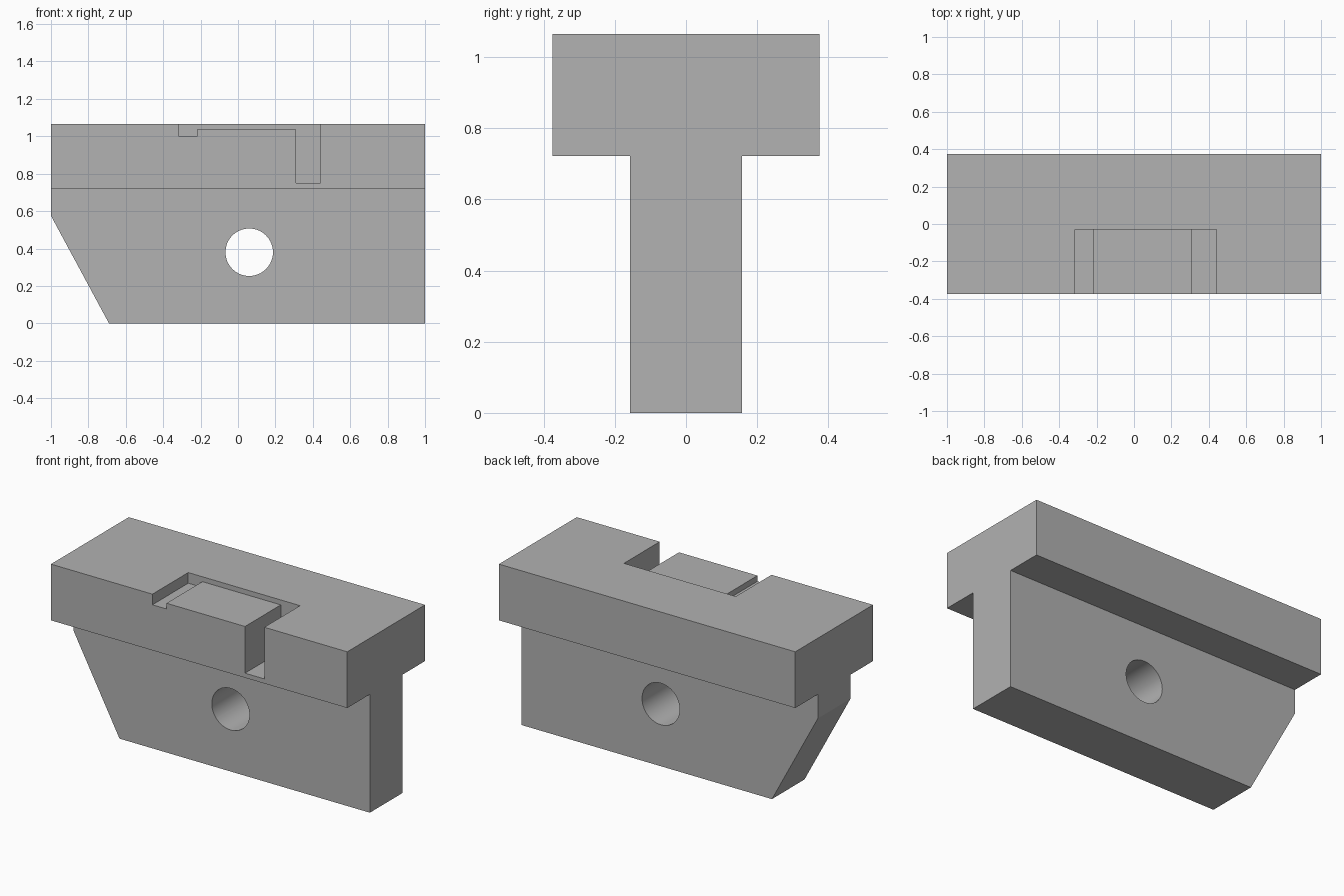
import bpy
import bmesh
import math

cube = bpy.data.objects.get("Cube")
if cube:
    bpy.data.objects.remove(cube, do_unlink=True)

grey = bpy.data.materials.new("plain grey")
grey.use_nodes = True
colour = (0.445, 0.445, 0.445, 1)
grey.diffuse_color = colour
grey.node_tree.nodes["Principled BSDF"].inputs["Base Color"].default_value = colour


def extrude_profile(name, points, y_front, y_back):
    """Extrude an (x, z) outline along y."""
    bm = bmesh.new()
    face = bm.faces.new([bm.verts.new((x, y_front, z)) for x, z in points])
    result = bmesh.ops.extrude_face_region(bm, geom=[face])
    moved = [v for v in result["geom"] if isinstance(v, bmesh.types.BMVert)]
    bmesh.ops.translate(bm, verts=moved, vec=(0, y_back - y_front, 0))
    bmesh.ops.recalc_face_normals(bm, faces=bm.faces)
    mesh = bpy.data.meshes.new(name)
    bm.to_mesh(mesh)
    bm.free()
    mesh.materials.append(grey)
    obj = bpy.data.objects.new(name, mesh)
    bpy.context.collection.objects.link(obj)
    return obj


def combine(body, other, operation):
    """Apply a boolean, then discard the helper."""
    mod = body.modifiers.new(operation.lower(), "BOOLEAN")
    mod.operation = operation
    mod.solver = "EXACT"
    mod.object = other
    bpy.context.view_layer.objects.active = body
    bpy.ops.object.modifier_apply(modifier=mod.name)
    bpy.data.objects.remove(other, do_unlink=True)


TOP, LEDGE = 1.065, 0.722
HALF_DEPTH, HALF_WEB = 0.375, 0.157

# Web with its slanted corner, reaching up into the head
body = extrude_profile(
    "t_block",
    [(-0.69, 0), (1, 0), (1, LEDGE), (-1, LEDGE), (-1, 0.575)],
    -HALF_WEB, HALF_WEB)

# Wide head
head = extrude_profile(
    "head", [(-1, LEDGE), (1, LEDGE), (1, TOP), (-1, TOP)],
    -HALF_DEPTH, HALF_DEPTH)
combine(body, head, "UNION")

# Stepped pocket with a deep slot, open at the top and front
pocket = extrude_profile(
    "pocket_cutter",
    [(-0.315, 1.2), (-0.315, 1.0), (-0.22, 1.0), (-0.22, 1.035),
     (0.31, 1.035), (0.31, 0.75), (0.44, 0.75), (0.44, 1.2)],
    -0.6, -0.03)
combine(body, pocket, "DIFFERENCE")

# Round hole through the web
steps = 64
circle = [(0.06 + 0.127 * math.cos(math.tau * i / steps),
           0.38 + 0.127 * math.sin(math.tau * i / steps)) for i in range(steps)]
combine(body, extrude_profile("hole_cutter", circle, -0.6, 0.6), "DIFFERENCE")

# Smooth the bore, keep every other edge sharp
bpy.ops.object.select_all(action="DESELECT")
body.select_set(True)
bpy.context.view_layer.objects.active = body
bpy.ops.object.shade_smooth_by_angle(angle=math.radians(25))
